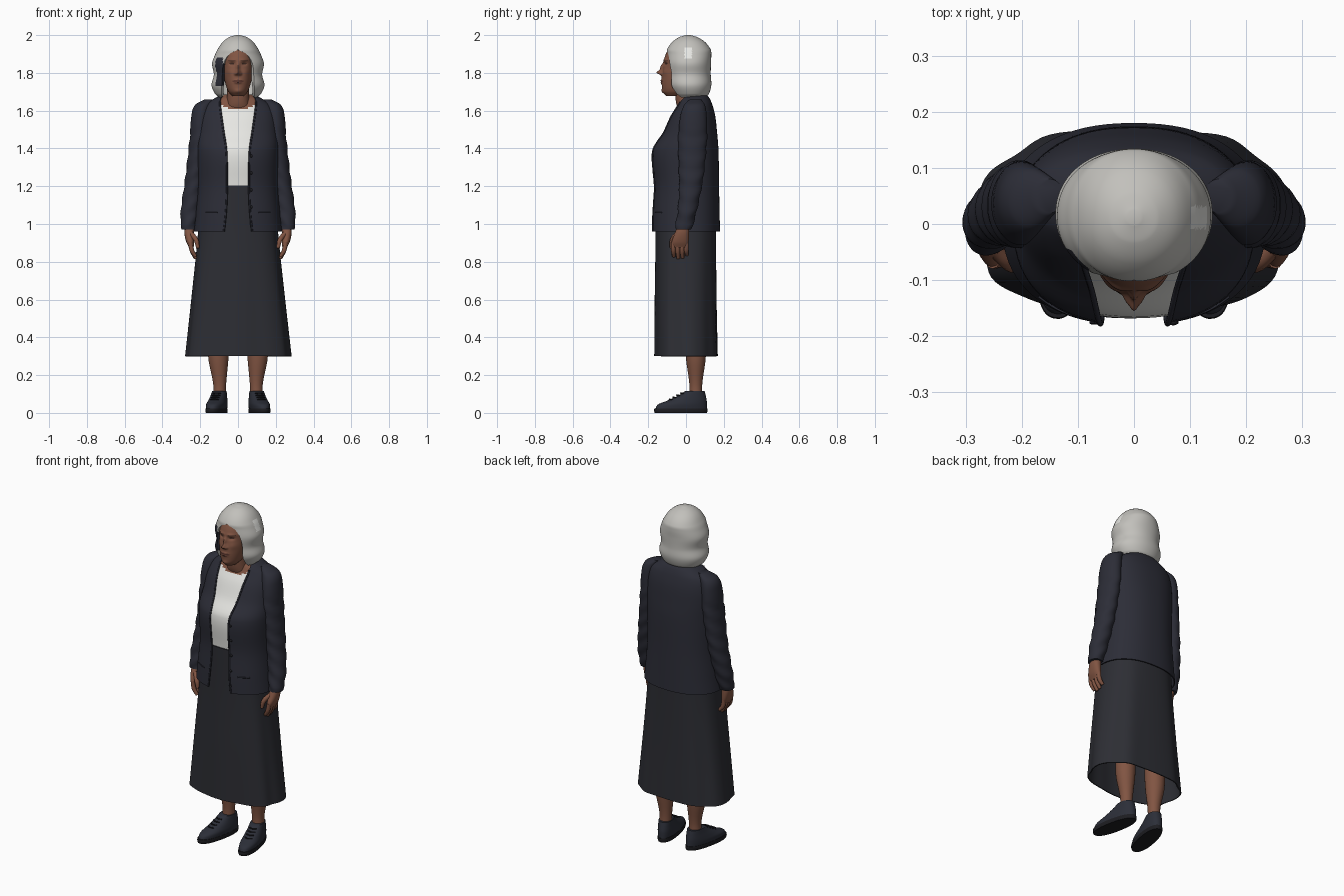
import bpy, bmesh, math
from mathutils import Vector, Matrix

if "Cube" in bpy.data.objects:
    bpy.data.objects.remove(bpy.data.objects["Cube"], do_unlink=True)


def material(name, *rgb):
    m = bpy.data.materials.new(name)
    m.use_nodes = True
    m.diffuse_color = (*rgb, 1)
    m.node_tree.nodes["Principled BSDF"].inputs["Base Color"].default_value = (*rgb, 1)
    return m


skin = material("skin", .22, .09, .055)
lips = material("lips", .12, .045, .032)
brow = material("brow_brown", .06, .028, .02)
grey_hair = material("grey_hair", .54, .53, .5)
white = material("white_cotton", .8, .8, .77)
navy = material("navy_knit", .025, .026, .038)
charcoal = material("charcoal_cloth", .026, .027, .034)
leather = material("dark_leather", .025, .028, .04)
rubber = material("black_rubber", .012, .012, .015)
parts = []


def add(name, data, *mats):
    ob = bpy.data.objects.new(name, data)
    bpy.context.collection.objects.link(ob)
    for m in mats:
        data.materials.append(m)
    parts.append(ob)
    return ob


def resample(rings, sub):
    """Smooth in-between rings; a ring is z, cx, cy, rx, ry, front opening."""
    rings = sorted(tuple(r) + (0,) * (6 - len(r)) for r in rings)
    last = len(rings) - 1

    def slope(i, k):
        a, b = rings[max(i - 1, 0)], rings[min(i + 1, last)]
        return (b[k] - a[k]) / (b[0] - a[0])
    out = []
    for i in range(last):
        a, b = rings[i], rings[i + 1]
        h = b[0] - a[0]
        for j in range(sub):
            u = j / sub
            e = u * u * (3 - 2 * u)
            out.append([a[0] + u * h] + [
                a[k] + (b[k] - a[k]) * e + h * u * (1 - u) * ((1 - u) * slope(i, k) - u * slope(i + 1, k))
                for k in range(1, 6)])
    return out + [list(rings[last])]


def power(v, p):
    return math.copysign(abs(v) ** (2 / p), v)


def loft(name, rings, *mats, n=48, sub=6, p=2.3, s=1, bottom=True, top=True, deform=None, shell=0, paint=None):
    bm = bmesh.new()
    rows = []
    for z, cx, cy, rx, ry, w in resample(rings, sub):
        start = math.asin(min(max(w, 0) / rx, 1) ** (p / 2))
        row = []
        for c in range(n + 1):
            t = start + (math.tau - 2 * start) * c / n
            co = Vector((cx + rx * power(math.sin(t), p), cy - ry * power(math.cos(t), p), z))
            if deform:
                co = deform(co, t)
            row.append(bm.verts.new((co.x * s, co.y, co.z)))
        rows.append(row)
    for a, b in zip(rows, rows[1:]):
        for c in range(n):
            bm.faces.new((a[c], a[c + 1], b[c + 1], b[c])[::s])
    if bottom:
        bm.faces.new(rows[0][:n][::-s])
    if top:
        bm.faces.new(rows[-1][:n][::s])
    bmesh.ops.remove_doubles(bm, verts=bm.verts, dist=1e-5)
    if paint:
        paint(bm)
    me = bpy.data.meshes.new(name)
    bm.to_mesh(me)
    bm.free()
    ob = add(name, me, *mats)
    if shell:
        mod = ob.modifiers.new("thickness", "SOLIDIFY")
        mod.thickness, mod.offset = shell, -1
    return ob


def cord(name, points, radius, mat, tip=1):
    cu = bpy.data.curves.new(name, "CURVE")
    cu.dimensions, cu.bevel_depth, cu.bevel_resolution = "3D", radius, 3
    cu.use_fill_caps, cu.resolution_u = True, 5
    sp = cu.splines.new("BEZIER")
    sp.bezier_points.add(len(points) - 1)
    for b, co in zip(sp.bezier_points, points):
        b.co = co
        b.handle_left_type = b.handle_right_type = "AUTO"
    sp.bezier_points[-1].radius = tip
    return add(name, cu, mat)


def ball(name, co, scale, mat):
    bm = bmesh.new()
    bmesh.ops.create_uvsphere(bm, u_segments=16, v_segments=10, radius=1,
                              matrix=Matrix.Translation(co) @ Matrix.Diagonal((*scale, 1)))
    me = bpy.data.meshes.new(name)
    bm.to_mesh(me)
    bm.free()
    return add(name, me, mat)


# Cardigan, open at the front
knit = [(1.685, 0, .05, .085, .06, .08), (1.665, 0, .045, .125, .08, .092), (1.63, 0, .045, .175, .095, .095),
        (1.57, 0, .035, .2, .12, .088), (1.48, 0, .02, .21, .145, .075), (1.39, 0, -.003, .215, .175, .062),
        (1.2, 0, .003, .212, .172, .058), (1.05, 0, 0, .225, .178, .065), (.96, 0, 0, .235, .18, .075)]
loft("cardigan_body", knit, navy, n=72, bottom=False, top=False, shell=.006)
knit_rows = resample(knit, 6)


def on_knit(x, z):
    _, _, cy, rx, ry, _ = min(knit_rows, key=lambda r: abs(r[0] - z))
    return Vector((x, cy - ry * (1 - min(abs(x) / rx, 1) ** 2.3) ** (1 / 2.3), z))


for s, side in ((1, "left"), (-1, "right")):
    cord(side + "_front_band", [on_knit(s * r[5], r[0]) for r in knit_rows[:-9:3]], .005, navy)
    cord(side + "_pocket_edge", [on_knit(s * x, 1.06) for x in (.11, .14, .17)], .003, navy)
for z in (1.0, 1.09, 1.18, 1.27, 1.36):
    ball("button", on_knit(.07, z), (.008, .006, .008), rubber)


# Blouse with bare neck above the cut neckline
def neckline(bm):
    point, normal = Vector((0, -.06, 1.6)), Vector((0, -1, 1))
    bmesh.ops.bisect_plane(bm, geom=bm.verts[:] + bm.edges[:] + bm.faces[:], plane_co=point, plane_no=normal)
    for f in bm.faces:
        c = f.calc_center_median()
        f.material_index = int(c.z > 1.6 + .9 * max(0, c.y + .06))


loft("blouse", [(z, x, y, rx - .013, ry - .013) for z, x, y, rx, ry, _ in knit if z > 1.1],
     white, skin, n=72, paint=neckline)
loft("neck", [(1.58, 0, .03, .08, .06), (1.64, 0, .01, .062, .062), (1.73, 0, 0, .058, .06)], skin)


# Skirt with soft folds that deepen towards the hem
def folds(co, t):
    k = 1 + .022 * (1.2 - co.z) * math.cos(7 * t + .4) + .008 * (1.2 - co.z) * math.cos(12 * t)
    return Vector((co.x * k, co.y * k, co.z))


loft("skirt", [(1.205, 0, 0, .197, .163), (.95, 0, 0, .212, .16), (.6, 0, 0, .247, .163), (.3, 0, .003, .279, .167)],
     charcoal, n=96, p=2.5, bottom=False, deform=folds, shell=.006)

# Head shaped by soft bumps: x, z, spread x, spread z, depth
bumps = [(0, 1.802, .011, .012, .028), (0, 1.83, .009, .02, .015), (.013, 1.795, .007, .007, .011),
         (.03, 1.867, .022, .008, .006), (.032, 1.848, .015, .009, -.009), (0, 1.76, .02, .005, .006),
         (0, 1.747, .018, .005, .006), (0, 1.702, .02, .012, .006), (.045, 1.805, .018, .018, .004)]


def face_shape(co, t):
    if co.y < -.02:
        for x, z, sx, sz, depth in bumps:
            co.y -= depth * math.exp(-((abs(co.x) - x) / sx) ** 2 - ((co.z - z) / sz) ** 2)
    return co


def face_paint(bm):
    for f in bm.faces:
        c = f.calc_center_median()
        x = abs(c.x)
        if c.y > -.06:
            continue
        if (x / .028) ** 2 + ((c.z - 1.754) / .01) ** 2 < 1:
            f.material_index = 1
        eye = ((x - .032) / .014) ** 2 + ((c.z - 1.848) / .004) ** 2 < 1
        arch = ((x - .034) / .02) ** 2 + ((c.z - 1.868) / .003) ** 2 < 1
        if eye or arch:
            f.material_index = 2


loft("head", [(1.678, 0, -.06, .03, .045), (1.7, 0, -.052, .05, .07), (1.73, 0, -.04, .063, .088),
              (1.78, 0, -.025, .075, .103), (1.83, 0, -.018, .08, .103), (1.88, 0, -.012, .081, .102),
              (1.93, 0, 0, .073, .09), (1.965, 0, 0, .045, .055)],
     skin, lips, brow, n=128, sub=14, p=2.1, deform=face_shape, paint=face_paint)


# Hair framing the face, with a pale spot and a dark inner lock
def hair_paint(bm):
    for f in bm.faces:
        c = f.calc_center_median()
        if c.x > .08 and abs(c.y - .012) < .02 and abs(c.z - 1.905) < .03:
            f.material_index = 1
        if c.x < -.08 and c.y < -.045 and 1.73 < c.z < 1.88:
            f.material_index = 2


loft("hair", [(2.0, 0, .012, .012, .012), (1.99, 0, .012, .045, .046), (1.965, 0, .014, .08, .085),
              (1.925, 0, .015, .108, .115), (1.9, 0, .016, .12, .118, .045), (1.85, 0, .014, .137, .118, .076),
              (1.79, 0, .015, .128, .116, .083), (1.735, 0, .018, .14, .116, .086), (1.69, 0, .022, .122, .1, .088),
              (1.67, 0, .022, .1, .085, .086)],
     grey_hair, white, navy, n=96, sub=8, p=2.1, bottom=False, shell=.022, paint=hair_paint)


# Limbs
def wrinkles(co, t):
    k = .0025 * math.sin(70 * co.z + 3 * math.sin(t)) * (co.z < 1.5)
    return co + Vector((math.sin(t), -math.cos(t), 0)) * k


def toe_out(co, t=0):
    return Matrix.Rotation(.2, 3, "Z") @ Vector(co) + Vector((.108, 0, 0))


def span(z, front, back, half):
    return (z, 0, (front + back) / 2, half, (back - front) / 2)


for s, side in ((1, "left"), (-1, "right")):
    loft(side + "_sleeve", [(1.66, .15, .05, .025, .03), (1.63, .183, .045, .045, .055), (1.57, .197, .04, .05, .07),
                            (1.45, .205, .035, .051, .076), (1.3, .222, .03, .05, .068), (1.2, .235, .024, .05, .06),
                            (1.08, .252, .008, .05, .051), (1.0, .26, -.008, .043, .046), (.97, .26, -.014, .037, .042)],
         navy, p=2, s=s, deform=wrinkles)
    loft(side + "_palm", [(.99, .258, -.015, .025, .03), (.95, .258, -.022, .026, .038),
                          (.905, .253, -.031, .021, .045), (.875, .247, -.033, .012, .042)], skin, n=24, s=s)
    for i in range(4):
        y, low = -.067 + .023 * i, (.828, .817, .82, .835)[i]
        cord(side + "_finger", [(s * .252, y, .905), (s * .244, y, .86), (s * .225, y + .003, low)], .0125, skin, .7)
    cord(side + "_thumb", [(s * .25, -.045, .95), (s * .222, -.072, .915), (s * .212, -.077, .872)], .013, skin, .7)
    loft(side + "_leg", [(.5, .1, .05, .055, .055), (.3, .104, .052, .054, .053), (.15, .097, .052, .034, .034),
                         (.06, .1, .052, .034, .036)], skin, n=32, p=2, s=s)
    # Lace-up shoe
    loft(side + "_sole", [span(0, -.168, .113, .048), span(.012, -.172, .116, .05), span(.024, -.17, .115, .049)],
         rubber, s=s, sub=3, deform=toe_out)
    loft(side + "_shoe", [span(.02, -.165, .112, .047), span(.045, -.15, .112, .049), span(.065, -.1, .111, .046),
                          span(.09, -.045, .106, .041), span(.115, -.005, .1, .037)], leather, s=s, deform=toe_out)
    for i in range(4):
        y, z = -.09 + .02 * i, .07 + .011 * i
        lace = [toe_out(co) for co in ((-.022, y + .012, z), (0, y, z + .002), (.022, y + .012, z))]
        cord(side + "_lace", [(s * co.x, co.y, co.z) for co in lace], .0035, rubber)

# Bake modifiers and curves, then smooth
bpy.ops.object.select_all(action="DESELECT")
for ob in parts:
    ob.select_set(True)
bpy.context.view_layer.objects.active = parts[0]
bpy.ops.object.convert(target="MESH")
bpy.ops.object.shade_smooth_by_angle(angle=math.radians(50))
